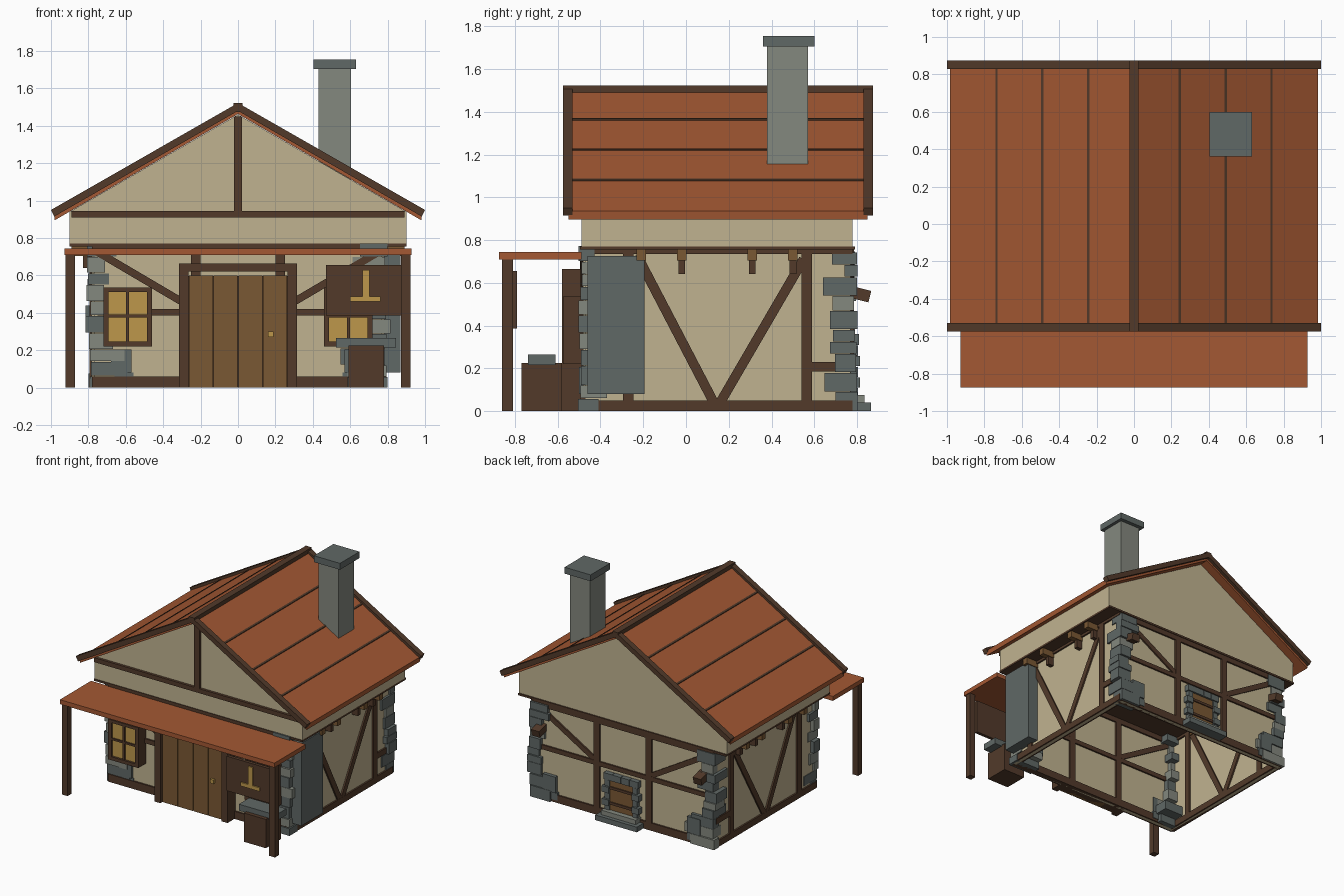
import bpy, bmesh, random
from mathutils import Vector

if "Cube" in bpy.data.objects:
    bpy.data.objects.remove(bpy.data.objects["Cube"])

random.seed(4)


def mat(name, r, g, b):
    m = bpy.data.materials.new(name)
    m.diffuse_color = (r, g, b, 1)
    m.use_nodes = True
    m.node_tree.nodes["Principled BSDF"].inputs["Base Color"].default_value = m.diffuse_color
    return m


PLASTER = mat("plaster", .53, .45, .28)
TILE = mat("terracotta", .37, .098, .033)
WOOD = mat("dark_wood", .084, .042, .023)
OAK = mat("door_wood", .195, .098, .034)
GOLD = mat("gold", .51, .31, .07)
STONE = mat("stone", .117, .138, .133)
PALE = mat("pale_stone", .23, .246, .21)


def finish(name, bm, m):
    bmesh.ops.recalc_face_normals(bm, faces=bm.faces)
    me = bpy.data.meshes.new(name)
    bm.to_mesh(me)
    bm.free()
    me.materials.append(m)
    ob = bpy.data.objects.new(name, me)
    bpy.context.collection.objects.link(ob)
    return ob


def box(name, x, y, z, m):
    """Box from (min, max) ranges."""
    bm = bmesh.new()
    bmesh.ops.create_cube(bm, size=1)
    for v in bm.verts:
        v.co = [r[0] + (c + .5) * (r[1] - r[0]) for c, r in zip(v.co, (x, y, z))]
    return finish(name, bm, m)


def prism(name, pts, y0, y1, m):
    """Profile in xz extruded along y."""
    bm = bmesh.new()
    f = bm.faces.new([bm.verts.new((px, y0, pz)) for px, pz in pts])
    ext = bmesh.ops.extrude_face_region(bm, geom=[f])
    for v in ext["geom"]:
        if isinstance(v, bmesh.types.BMVert):
            v.co.y = y1
    return finish(name, bm, m)


def beam(name, p, q, depth, width, m=WOOD):
    """Sloping timber between two points."""
    p, q = Vector(p), Vector(q)
    bm = bmesh.new()
    bmesh.ops.create_cube(bm, size=1)
    for v in bm.verts:
        v.co = (v.co.x * (q - p).length, v.co.y * depth, v.co.z * width)
    ob = finish(name, bm, m)
    ob.location = (p + q) / 2
    ob.rotation_euler = (q - p).to_track_quat('X', 'Z').to_euler()
    return ob


def span(s, a, b):
    """Range a..b mirrored by sign s."""
    return (min(s * a, s * b), max(s * a, s * b))


# Upper storey and gables
prism("upper_storey", [(-.9, .77), (.9, .77), (.9, .94), (0, 1.46), (-.9, .94)], -.49, .78, PLASTER)
box("gable_tie_beam", (-.89, .89), (-.51, -.48), (.91, .945), WOOD)
box("gable_king_post", (-.022, .022), (-.51, -.48), (.945, 1.45), WOOD)
box("floor_plate", (-.9, .9), (-.495, .79), (.755, .77), WOOD)

# Main roof with battens and barge boards
for s in (-1, 1):
    prism("roof_slope", [(0, 1.505), (s * .985, .935), (s * .98, .895), (0, 1.463)], -.55, .85, TILE)
    for y0, y1 in ((-.575, -.53), (.83, .875)):
        prism("barge_board", [(0, 1.522), (s, .95), (s * .982, .915), (0, 1.48)], y0, y1, WOOD)
    for bx in (.245, .49, .735):
        z = 1.505 - bx * .579
        prism("roof_batten", [(s * (bx - .006), z + .008), (s * (bx + .006), z + .002),
                              (s * (bx + .006), z - .015), (s * (bx - .006), z - .01)], -.54, .84, WOOD)
box("ridge_beam", (-.025, .025), (-.575, .875), (1.475, 1.522), WOOD)

# Chimney
box("chimney_stack", (.43, .605), (.38, .57), (1.08, 1.71), PALE)
box("chimney_cap", (.405, .63), (.36, .6), (1.705, 1.755), STONE)
box("hearth_block", (.73, .87), (-.46, -.195), (.08, .725), STONE)

# Lower walls, front and back framing
for name, y in (("front", -.47), ("back", .76)):
    box(name + "_wall", (-.77, .77), (y - .012, y + .012), (0, .76), PLASTER)
    yr = (y - .025, y + .025)
    box(name + "_sill", (-.78, .78), yr, (0, .06), WOOD)
    box(name + "_top_plate", (-.78, .78), yr, (.715, .757), WOOD)
    box(name + "_mid_rail", (-.75, .75), yr, (.385, .42), WOOD)
    for s in (-1, 1):
        box(name + "_post", span(s, .2, .25), yr, (0, .757), WOOD)
        beam(name + "_brace", (s * .76, y, .73), (s * .25, y, .43), .048, .04)

# Side walls with V braces, posts and overhang joists
for s in (-1, 1):
    x = s * .77
    xr = (x - .025, x + .025)
    box("side_wall", (x - .012, x + .012), (-.47, .77), (0, .76), PLASTER)
    box("side_sill", xr, (-.48, .78), (0, .05), WOOD)
    box("side_top_plate", xr, (-.48, .78), (.735, .757), WOOD)
    for y in (-.27, .565):
        box("side_post", xr, (y - .025, y + .025), (.03, .75), WOOD)
    beam("side_brace", (x, -.23, .73), (x, .13, .04), .048, .045)
    beam("side_brace", (x, .16, .04), (x, .55, .71), .048, .045)
    box("side_short_rail", xr, (.58, .76), (.185, .23), WOOD)
    for y in (-.21, -.02, .31, .5):
        box("overhang_joist", span(s, .74, .89), (y - .022, y + .022), (.705, .757), OAK)
        if y > -.1:
            box("joist_bracket", span(s, .76, .83), (y - .016, y + .016), (.64, .705), WOOD)

# Rough stone quoins on the four corners
for sx in (-1, 1):
    for sy, yf in ((-1, .5), (1, .8)):
        z, i = 0, 0
        while z < .74:
            h = min(random.uniform(.055, .095), .775 - z)
            wide = .23 if z < .18 else .16 if z > .62 else .125
            w = wide * random.uniform(.75, 1.1)
            d = random.uniform(.09, .16) if i % 2 else random.uniform(.05, .11)
            ox, oy = random.uniform(-.02, .015), random.uniform(-.015, .006)
            box("corner_stone", span(sx, .805 + ox - w, .805 + ox),
                span(sy, yf + oy - d, yf + oy), (z, z + h - .004),
                random.choice((STONE, STONE, PALE)))
            z += h
            i += 1
        box("footing_stone", span(sx, .56, .66), span(sy, yf - .06, yf - .01), (.02, .08), STONE)
        box("large_stone", span(sx, .57, .68), span(sy, yf - .05, yf), (.08, .205), STONE)
    # Protruding timber ends at the back corners
    beam("beam_end", (sx * .7, .74, .565), (sx * .7, .86, .535), .07, .055)

# Front door
for s in (-1, 1):
    box("door_jamb", span(s, .265, .315), (-.58, -.46), (0, .665), WOOD)
box("door_lintel", (-.265, .265), (-.58, -.46), (.622, .665), WOOD)
for i in range(4):
    x0 = -.265 + i * .1325
    box("door_plank", (x0 + .002, x0 + .1305), (-.555, -.49), (0, .6), OAK)
box("door_backing", (-.265, .265), (-.545, -.485), (0, .597), WOOD)
box("door_handle", (.16, .19), (-.575, -.55), (.27, .3), GOLD)

# Front windows
for s in (-1, 1):
    for a, b in ((.46, .487), (.693, .72)):
        box("window_stile", span(s, a, b), (-.575, -.48), (.22, .535), WOOD)
    for z0, z1 in ((.22, .247), (.512, .535)):
        box("window_rail", span(s, .487, .693), (-.575, -.48), (z0, z1), WOOD)
    box("window_mullion", span(s, .582, .598), (-.57, -.5), (.247, .512), WOOD)
    box("window_crossbar", span(s, .487, .693), (-.57, -.5), (.375, .39), WOOD)
    box("window_glass", span(s, .487, .693), (-.558, -.49), (.247, .512), GOLD)

# Back hatch with stone surround and steps
box("hatch_panel", (-.1, .1), (.755, .795), (.07, .31), OAK)
for z in (.12, .24):
    box("hatch_strap", (-.1, .1), (.79, .803), (z, z + .02), WOOD)
for s in (-1, 1):
    for i in range(5):
        box("hatch_side_stone", span(s, .1, .14 + .02 * (i % 2)), (.735, .805 + .01 * (i % 2)),
            (.06 + i * .05, .107 + i * .05), STONE)
for i in range(4):
    box("hatch_top_stone", (-.15 + i * .075, -.078 + i * .075), (.735, .81), (.31, .36), STONE)
box("lower_step", (-.18, .18), (.76, .865), (0, .04), STONE)
box("upper_step", (-.15, .15), (.76, .835), (.04, .075), PALE)

# Porch
box("porch_roof", (-.928, .928), (-.875, -.49), (.71, .745), TILE)
for s in (-1, 1):
    box("porch_post", span(s, .872, .922), (-.86, -.81), (0, .71), WOOD)

# Hanging sign with emblem
box("sign_board", (.47, .872), (-.815, -.79), (.385, .655), WOOD)
box("sign_emblem_stem", (.665, .702), (-.825, -.81), (.485, .63), GOLD)
box("sign_emblem_bar", (.6, .762), (-.825, -.81), (.46, .488), GOLD)

# Anvil on a block
box("anvil_block", (.59, .78), (-.77, -.58), (0, .225), WOOD)
box("anvil_top", (.525, .845), (-.74, -.61), (.215, .265), STONE)
